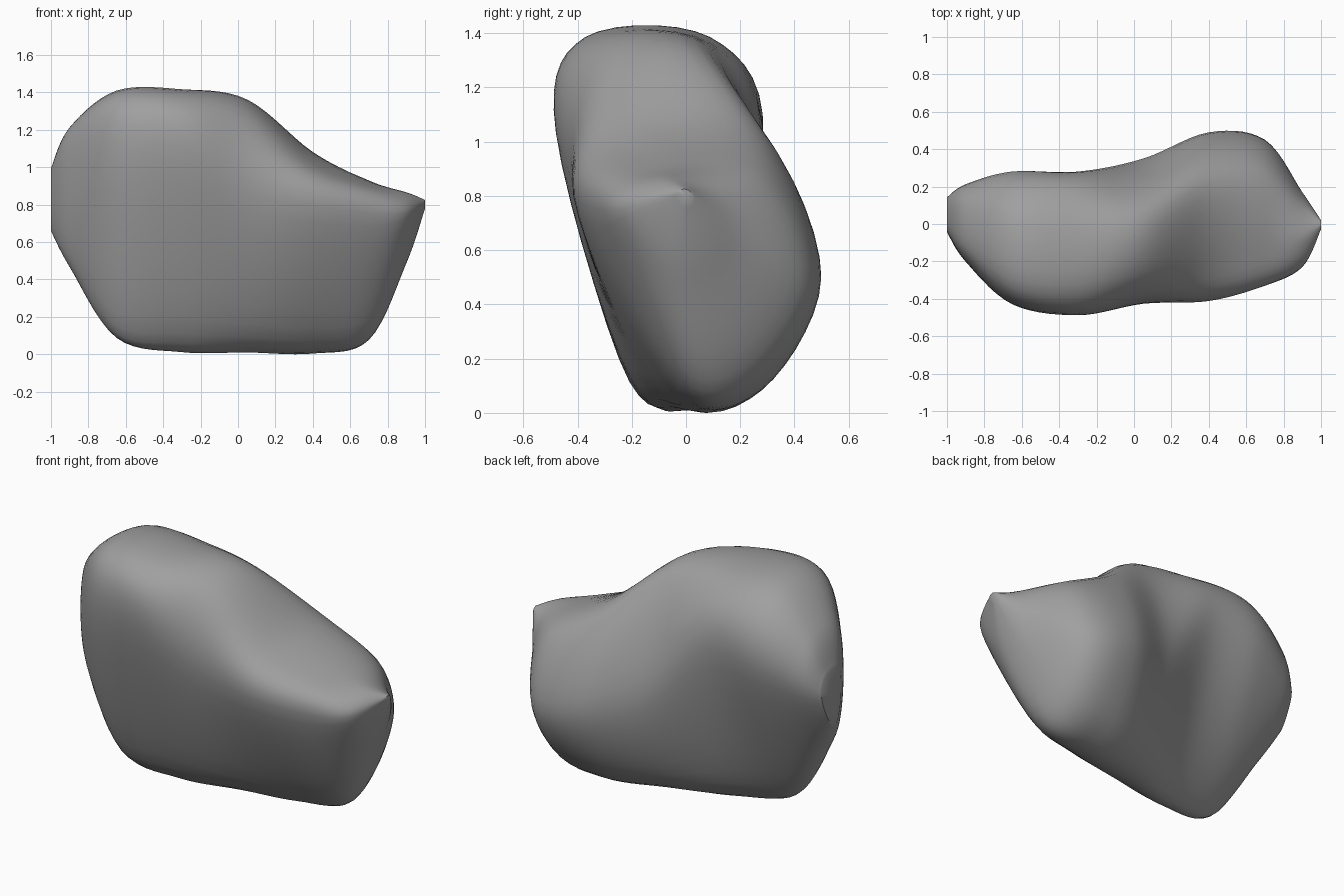
import bpy
import bmesh
from mathutils import Vector

# Remove the default cube
default_cube = bpy.data.objects.get("Cube")
if default_cube:
    bpy.data.objects.remove(default_cube, do_unlink=True)

STEPS = 7

# Outlines (y, z) along x: front top, back top, back, back foot, front foot, front
SECTIONS = {
    -.9: [(-.15, 1.15), (.12, 1.13), (.21, .88), (.04, .5), (-.12, .46), (-.2, .8)],
    -.65: [(-.34, 1.33), (.1, 1.33), (.28, .97), (0, .2), (-.2, .12), (-.42, .95)],
    -.3: [(-.37, 1.34), (.08, 1.34), (.28, .98), (.06, .1), (-.2, .08), (-.48, 1)],
    .05: [(-.3, 1.25), (.1, 1.27), (.35, .65), (.18, .06), (-.14, .06), (-.42, .82)],
    .4: [(-.2, 1), (.26, 1), (.49, .5), (.28, .05), (-.06, .04), (-.41, .76)],
    .7: [(-.12, .88), (.28, .84), (.45, .45), (.24, .11), (-.02, .1), (-.33, .72)],
    .9: [(-.08, .83), (.1, .78), (.17, .63), (.1, .49), (-.05, .47), (-.23, .72)],
}


def spline(a, b, c, d):
    """Points on a smooth curve from b towards c, guided by the neighbours."""
    curve = []
    for step in range(STEPS):
        t = step / STEPS
        bend = 2 * a - 5 * b + 4 * c - d + t * (3 * (b - c) + d - a)
        curve.append(b + t / 2 * (c - a + t * bend))
    return curve


def round_outline(points):
    """Closed smooth ring through the outline points."""
    ring = []
    for i in range(len(points)):
        window = points[i:] + points[:i]
        ring += spline(window[-1], *window[:3])
    return ring


def end_ring(ring, centre, scale):
    """Flat shrunken copy of a ring that closes off an end."""
    middle = sum(ring, Vector()) / len(ring)
    return [Vector(centre) + scale * (p - middle) for p in ring]


# Main rings, with a blunt left end and a pointed right tip
rings = [round_outline([Vector((x, y, z)) for y, z in outline])
         for x, outline in SECTIONS.items()]
blunt_end = end_ring(rings[0], (-1, .04, .8), .45)
pointed_tip = end_ring(rings[-1], (1, 0, .77), .12)
rings = [blunt_end, blunt_end, *rings, pointed_tip, pointed_tip]

# Smooth the rings into each other lengthwise
skin = []
for quad in zip(rings, rings[1:], rings[2:], rings[3:]):
    strands = [spline(*points) for points in zip(*quad)]
    skin += zip(*strands)
skin.append(pointed_tip)

# Boulder surface and end caps
bm = bmesh.new()
loops = [[bm.verts.new(p) for p in ring] for ring in skin]
for near, far in zip(loops, loops[1:]):
    for j in range(len(near)):
        bm.faces.new((near[j - 1], near[j], far[j], far[j - 1]))
caps = [bm.faces.new(loop) for loop in (loops[0], loops[-1])]
bmesh.ops.poke(bm, faces=caps)
bmesh.ops.recalc_face_normals(bm, faces=bm.faces)

# Settle the stone on the ground
lowest = min(v.co.z for v in bm.verts)
bmesh.ops.translate(bm, verts=bm.verts, vec=(0, 0, -lowest))

mesh = bpy.data.meshes.new("boulder")
bm.to_mesh(mesh)
bm.free()
boulder = bpy.data.objects.new("boulder", mesh)
bpy.context.collection.objects.link(boulder)

# Plain grey stone
stone = bpy.data.materials.new("grey stone")
stone.use_nodes = True
colour = (.35, .35, .35, 1)
stone.diffuse_color = colour
stone.node_tree.nodes["Principled BSDF"].inputs["Base Color"].default_value = colour
mesh.materials.append(stone)

bpy.ops.object.select_all(action="DESELECT")
boulder.select_set(True)
bpy.context.view_layer.objects.active = boulder
bpy.ops.object.shade_smooth_by_angle(angle=.9)
